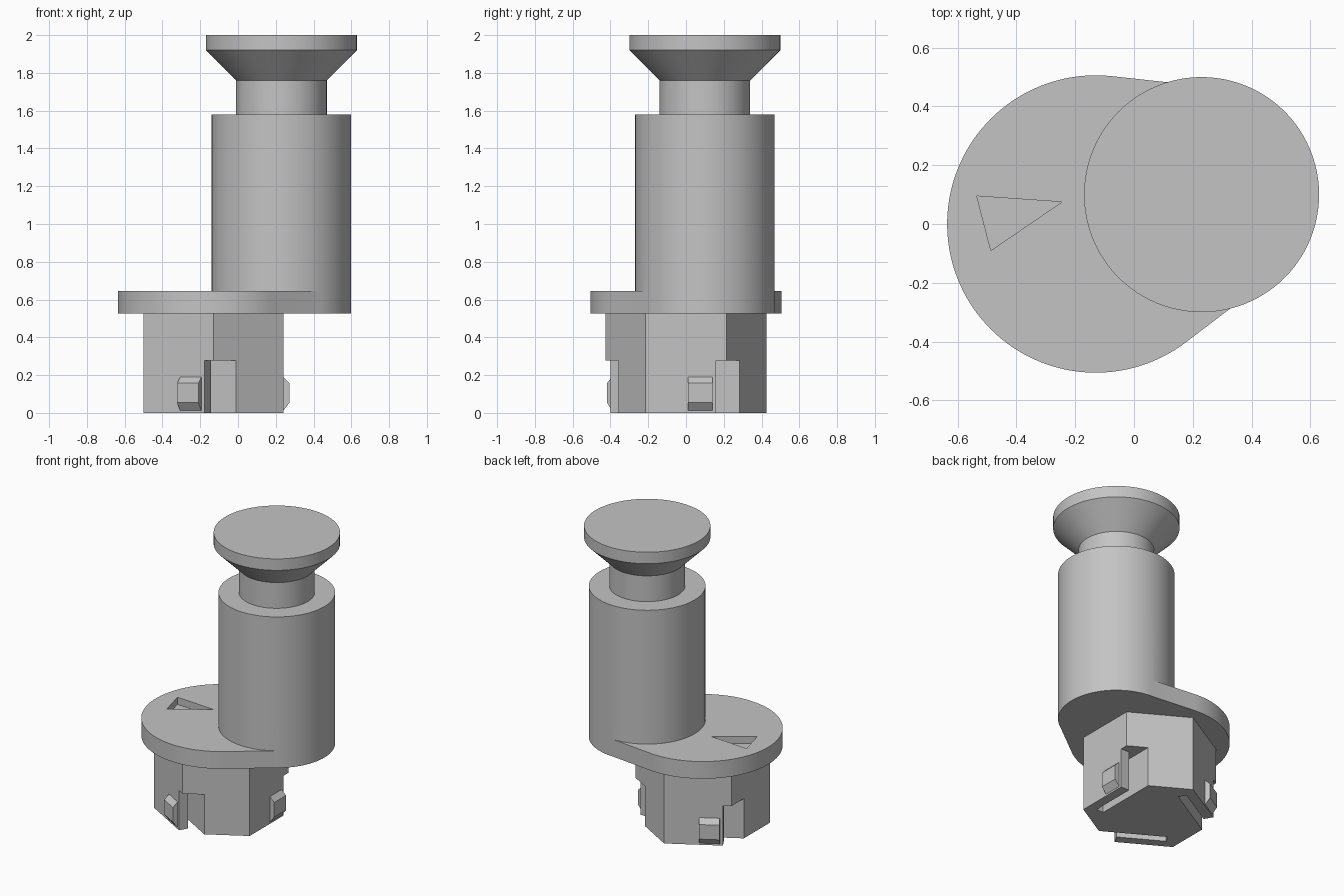
import bpy
import bmesh
from math import radians, degrees, sin, cos, acos, atan2, hypot, pi
from mathutils import Matrix, Vector

cube = bpy.data.objects.get("Cube")
if cube:
    bpy.data.objects.remove(cube, do_unlink=True)

grey = bpy.data.materials.new("plain grey")
grey.use_nodes = True
grey.diffuse_color = (0.55, 0.55, 0.55, 1)
grey.node_tree.nodes["Principled BSDF"].inputs["Base Color"].default_value = (0.55, 0.55, 0.55, 1)

BASE = Vector((-0.13, 0, 0))      # axis of the plate and the hexagonal plug
KNOB = Vector((0.23, 0.10, 0))    # axis of the offset handle
PLATE_R, BODY_R = 0.506, 0.369
PLATE_Z0, PLATE_Z1 = 0.525, 0.645


def make_object(name, bm):
    bmesh.ops.recalc_face_normals(bm, faces=bm.faces)
    mesh = bpy.data.meshes.new(name)
    bm.to_mesh(mesh)
    bm.free()
    mesh.materials.append(grey)
    obj = bpy.data.objects.new(name, mesh)
    bpy.context.collection.objects.link(obj)
    return obj


def add_prism(bm, points, low, high, matrix=Matrix()):
    """Extrude a flat outline from low to high, then place it."""
    bottom = [bm.verts.new(matrix @ Vector((x, y, low))) for x, y in points]
    top = [bm.verts.new(matrix @ Vector((x, y, high))) for x, y in points]
    bm.faces.new(bottom)
    bm.faces.new(top)
    for i in range(len(points)):
        j = (i + 1) % len(points)
        bm.faces.new((bottom[i], bottom[j], top[j], top[i]))


def prism(name, points, low, high, matrix=Matrix()):
    bm = bmesh.new()
    add_prism(bm, points, low, high, matrix)
    return make_object(name, bm)


def lathe(name, profile, centre, segments=96):
    """Turn a (radius, height) profile around a vertical axis."""
    bm = bmesh.new()
    rings = []
    for r, z in profile:
        rings.append([bm.verts.new(centre + Vector((r * cos(2 * pi * i / segments),
                                                    r * sin(2 * pi * i / segments), z)))
                      for i in range(segments)])
    for a, b in zip(rings, rings[1:]):
        for i in range(segments):
            j = (i + 1) % segments
            bm.faces.new((a[i], a[j], b[j], b[i]))
    bm.faces.new(rings[0])
    bm.faces.new(rings[-1])
    return make_object(name, bm)


def activate(obj):
    bpy.ops.object.select_all(action="DESELECT")
    obj.select_set(True)
    bpy.context.view_layer.objects.active = obj


def boolean(target, tool, operation):
    tool.hide_render = True
    mod = target.modifiers.new("cut", "BOOLEAN")
    mod.operation = operation
    mod.solver = "EXACT"
    mod.object = tool
    activate(target)
    bpy.ops.object.modifier_apply(modifier=mod.name)
    bpy.data.objects.remove(tool, do_unlink=True)


# Handle: grip, neck and flared cap in one turned profile
handle = lathe("handle", [(BODY_R, PLATE_Z0), (BODY_R, 1.58), (0.24, 1.58), (0.24, 1.76),
                          (0.4, 1.92), (0.4, 2.0)], KNOB)

# Plate: round end running tangentially into the grip
d = KNOB - BASE
axis = atan2(d.y, d.x)
spread = acos((PLATE_R - BODY_R) / hypot(d.x, d.y))
steps = 72
outline = []
for i in range(steps + 1):
    a = axis + spread + (2 * pi - 2 * spread) * i / steps
    outline.append((BASE.x + PLATE_R * cos(a), BASE.y + PLATE_R * sin(a)))
for a in (axis - spread, axis + spread):
    outline.append((KNOB.x + BODY_R * 0.996 * cos(a), KNOB.y + BODY_R * 0.996 * sin(a)))
plate = prism("plate", outline, PLATE_Z0, PLATE_Z1)

# Sunken triangular pointer in the plate
pointer = prism("pointer_cutter", [(-0.535, 0.095), (-0.487, -0.09), (-0.245, 0.075)], 0.595, 0.7)
boolean(plate, pointer, "DIFFERENCE")
boolean(handle, plate, "UNION")
handle.name = "handle_and_plate"

# Hexagonal plug with three slots that free a springy tab and open at a corner
hexagon = [(0.427 * cos(radians(30 + 60 * k)), 0.427 * sin(radians(30 + 60 * k))) for k in range(6)]
plug = prism("hexagonal_plug", hexagon, 0, PLATE_Z0 + 0.01, Matrix.Translation(BASE))
turns = [Matrix.Translation(BASE) @ Matrix.Rotation(radians(120 * k), 4, "Z") for k in range(3)]
slot = [(0.25, -0.16), (0.305, -0.16), (0.305, 0.16), (0.5, 0.16), (0.5, 0.5), (0.25, 0.5)]
bm = bmesh.new()
for turn in turns:
    add_prism(bm, slot, -0.1, 0.278, turn)
boolean(plug, make_object("slot_cutter", bm), "DIFFERENCE")

# Bevelled catch on each tab: outline in (radius, height), extruded along the face
upright = Matrix(((1, 0, 0, 0), (0, 0, 1, 0), (0, 1, 0, 0), (0, 0, 0, 1)))
catch = [(0.355, 0.012), (0.37, 0.012), (0.403, 0.055), (0.403, 0.157), (0.37, 0.19), (0.355, 0.19)]
for k, turn in enumerate(turns):
    prism(f"catch_{k + 1}", catch, 0.01, 0.14, turn @ upright)

activate(handle)
bpy.ops.object.shade_smooth_by_angle(angle=radians(25))
